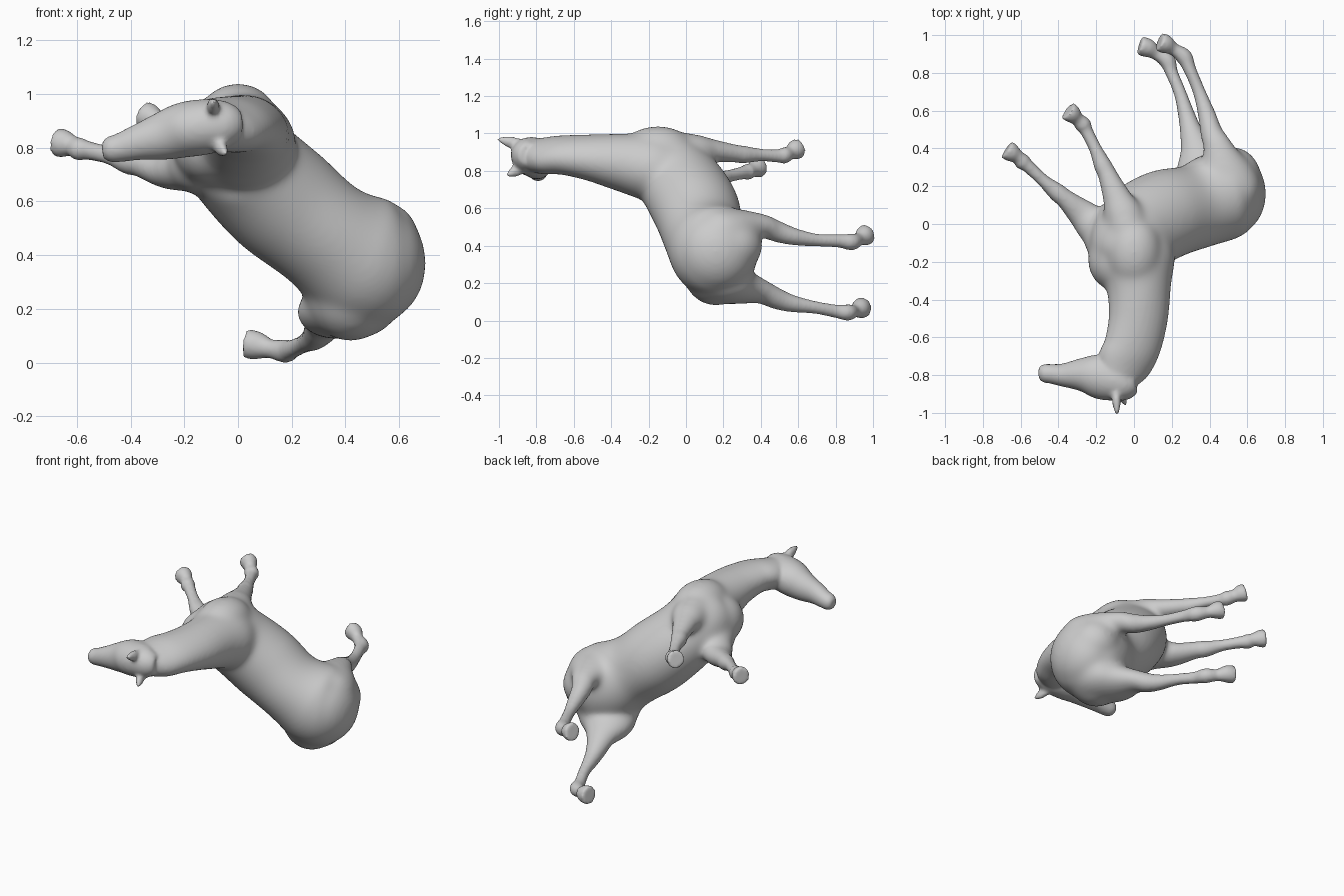
import bpy, bmesh, math
from mathutils import Vector
from mathutils.geometry import intersect_point_line


def spline(rows, steps=6):
    """Catmull-Rom through rows of (x, y, z, r_up, r_side)."""
    out = []
    for i in range(len(rows) - 1):
        a, b = rows[max(i - 1, 0)], rows[i]
        c, d = rows[i + 1], rows[min(i + 2, len(rows) - 1)]
        for k in range(steps):
            t = k / steps
            out.append([0.5 * (2*q + (r-p)*t + (2*p-5*q+4*r-s)*t*t + (3*q-p-3*r+s)*t**3)
                        for p, q, r, s in zip(a, b, c, d)])
    return out + [list(rows[-1])]


def loft(bm, rows, up, sides=32):
    """Closed tube with elliptical sections."""
    rows = spline(rows)
    pts = [Vector(r[:3]) for r in rows]
    rings = []
    for i, r in enumerate(rows):
        t = (pts[min(i + 1, len(pts) - 1)] - pts[max(i - 1, 0)]).normalized()
        side = t.cross(Vector(up)).normalized()
        u = side.cross(t)
        rings.append([bm.verts.new(pts[i] + u * r[3] * math.cos(a) + side * r[4] * math.sin(a))
                      for a in (2 * math.pi * k / sides for k in range(sides))])
    for a, b in zip(rings, rings[1:]):
        for k in range(sides):
            n = (k + 1) % sides
            bm.faces.new((a[k], a[n], b[n], b[k]))
    bm.faces.new(rings[0][::-1])
    bm.faces.new(rings[-1])


def ball(bm, c, r):
    res = bmesh.ops.create_uvsphere(bm, u_segments=32, v_segments=20, radius=1)
    for v in res["verts"]:
        v.co = Vector(c) + Vector([a * b for a, b in zip(v.co, r)])


bm = bmesh.new()

# trunk from rump to chest
loft(bm, [(.67, .19, .35, .06, .06), (.63, .18, .355, .15, .15), (.55, .165, .36, .22, .23),
          (.455, .145, .385, .24, .25), (.32, .09, .475, .226, .213), (.165, .05, .60, .24, .222),
          (.04, -.02, .72, .238, .21), (-.02, -.10, .80, .22, .20), (-.04, -.20, .83, .18, .17),
          (-.05, -.26, .84, .10, .10)], (.5, -.85, 0))

# rump and buttocks
ball(bm, (.53, .16, .37), (.17, .215, .215))
ball(bm, (.52, .24, .40), (.155, .17, .15))
ball(bm, (.42, .16, .27), (.175, .18, .19))

# neck
loft(bm, [(.02, -.02, .80, .17, .15), (.015, -.18, .82, .205, .18), (.025, -.34, .845, .172, .156),
          (.022, -.50, .87, .158, .124), (-.01, -.65, .885, .152, .102), (-.06, -.75, .882, .145, .094),
          (-.10, -.83, .88, .10, .087)], (1, 0, -.25))

# head
loft(bm, [(.00, -.83, .885, .06, .06), (-.05, -.845, .885, .09, .09), (-.12, -.825, .878, .113, .103),
          (-.20, -.805, .866, .115, .103), (-.28, -.798, .843, .088, .09),
          (-.37, -.80, .82, .063, .068), (-.44, -.793, .80, .052, .054),
          (-.48, -.79, .793, .049, .048), (-.505, -.79, .79, .03, .03)], (0, -1, 0))

# shoulder masses and breast
ball(bm, (.00, -.15, .90), (.15, .20, .14))
ball(bm, (-.04, -.01, .89), (.115, .14, .115))
ball(bm, (-.14, -.08, .74), (.125, .14, .115))
ball(bm, (-.11, -.19, .81), (.135, .16, .145))

# hind legs
loft(bm, [(.52, .10, .45, .13, .13), (.51, .18, .465, .165, .145), (.475, .29, .495, .14, .105),
          (.445, .40, .505, .083, .066), (.412, .48, .478, .06, .058), (.385, .58, .448, .047, .046),
          (.345, .70, .43, .034, .034), (.295, .82, .425, .034, .036), (.265, .885, .42, .044, .045),
          (.21, .925, .435, .034, .036), (.17, .95, .45, .05, .052),
          (.135, .965, .46, .05, .057)], (1, .3, 0))
loft(bm, [(.47, .10, .25, .13, .13), (.43, .18, .22, .175, .13), (.37, .28, .19, .16, .105),
          (.33, .40, .155, .088, .066), (.302, .49, .115, .06, .056), (.28, .57, .09, .046, .046),
          (.245, .69, .07, .034, .034), (.20, .80, .05, .034, .036), (.175, .865, .043, .044, .044),
          (.12, .90, .052, .034, .036), (.075, .93, .063, .05, .052),
          (.03, .945, .07, .05, .057)], (1, .3, 0))

# front legs
loft(bm, [(-.10, -.06, .75, .11, .10), (-.19, -.02, .725, .11, .09), (-.27, .05, .715, .08, .065),
          (-.36, .13, .74, .052, .05), (-.41, .17, .75, .048, .048), (-.48, .23, .772, .034, .034),
          (-.56, .305, .79, .035, .036), (-.59, .33, .795, .044, .044), (-.615, .355, .807, .036, .038),
          (-.645, .375, .815, .049, .052), (-.675, .395, .82, .052, .055)], (1, 1, 0))
loft(bm, [(-.02, -.04, .90, .11, .10), (-.06, .06, .905, .105, .09), (-.095, .15, .905, .073, .062),
          (-.14, .26, .893, .051, .048), (-.165, .31, .887, .048, .047), (-.205, .40, .885, .034, .034),
          (-.25, .49, .88, .035, .036), (-.27, .525, .883, .044, .044), (-.30, .555, .897, .036, .038),
          (-.325, .58, .91, .049, .052), (-.35, .60, .92, .052, .055)], (1, .5, 0))

# ears
for base, tip in (((-.095, -.88, .94), (-.09, -1.01, .97)), ((-.08, -.87, .82), (-.045, -.96, .775))):
    b, t = Vector(base), Vector(tip)
    loft(bm, [(*b, .022, .028), (*b.lerp(t, .45), .024, .032), (*b.lerp(t, .8), .016, .019),
              (*t, .007, .007)], (1, 0, 0))

bmesh.ops.recalc_face_normals(bm, faces=bm.faces)
mesh = bpy.data.meshes.new("horse_body")
bm.to_mesh(mesh)
bm.free()
horse = bpy.data.objects.new("horse_body", mesh)
bpy.context.collection.objects.link(horse)

# fuse the parts into one skin
rm = horse.modifiers.new("fuse", 'REMESH')
rm.mode = 'VOXEL'
rm.voxel_size = 0.01
rm.use_smooth_shade = True
fused = bpy.data.meshes.new_from_object(horse.evaluated_get(bpy.context.evaluated_depsgraph_get()))
horse.modifiers.clear()
horse.data = fused

# soften everything lightly and the trunk strongly
trunk = horse.vertex_groups.new(name="trunk")
hip, chest = Vector((.50, .17, .36)), Vector((-.03, -.15, .82))
for v in fused.vertices:
    p, f = intersect_point_line(v.co, hip, chest)
    near = hip.lerp(chest, min(max(f, 0), 1))
    w = min(max((.34 - (v.co - near).length) / .08, 0), 1)
    if w:
        trunk.add([v.index], w, 'REPLACE')
for name, count, group in (("soften", 9, ""), ("blend_trunk", 60, "trunk")):
    sm = horse.modifiers.new(name, 'SMOOTH')
    sm.factor = 0.5
    sm.iterations = count
    sm.vertex_group = group
